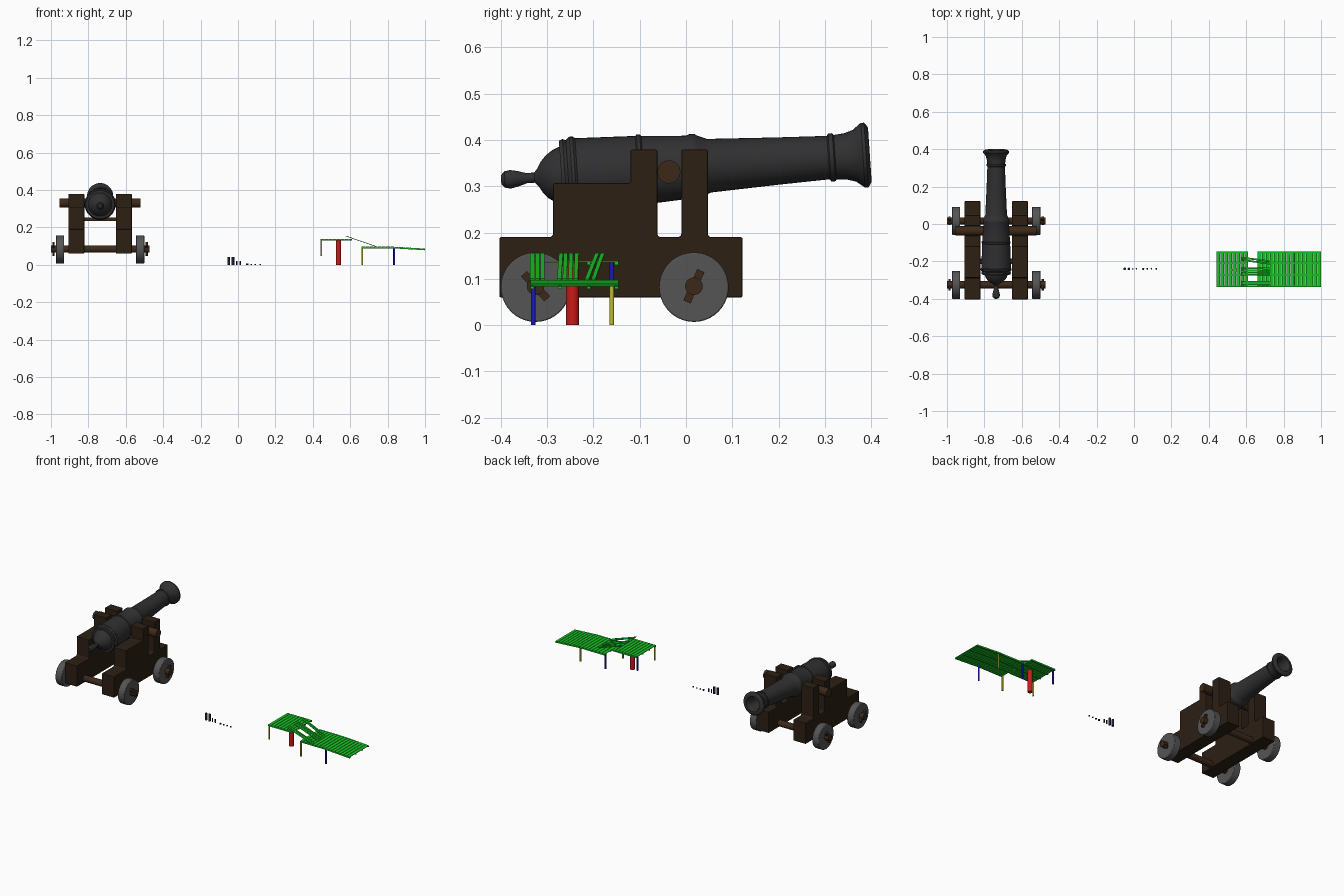
import bpy, bmesh, math
from mathutils import Vector

if "Cube" in bpy.data.objects:
    bpy.data.objects.remove(bpy.data.objects["Cube"])


def material(name, r, g, b):
    m = bpy.data.materials.new(name)
    m.diffuse_color = (r, g, b, 1)
    m.use_nodes = True
    m.node_tree.nodes["Principled BSDF"].inputs["Base Color"].default_value = m.diffuse_color
    return m


IRON = material("iron", .03, .03, .032)
WOOD = material("wood", .025, .014, .007)
BROWN = material("light_wood", .045, .022, .01)
GREY = material("wheel_grey", .09, .09, .09)
GREEN = material("green", .01, .55, .02)
RED = material("red", .6, .01, .01)
BLUE = material("blue", .01, .01, .5)
YELLOW = material("yellow", .5, .5, .02)
NAVY = material("navy", .015, .015, .04)


def finish(bm, name, mat, smooth=False, bevel=0):
    bmesh.ops.recalc_face_normals(bm, faces=bm.faces)
    me = bpy.data.meshes.new(name)
    bm.to_mesh(me)
    bm.free()
    ob = bpy.data.objects.new(name, me)
    bpy.context.collection.objects.link(ob)
    me.materials.append(mat)
    if bevel:
        mod = ob.modifiers.new("bevel", 'BEVEL')
        mod.width, mod.segments = bevel, 2
    if smooth:
        bpy.ops.object.select_all(action='DESELECT')
        ob.select_set(True)
        bpy.context.view_layer.objects.active = ob
        bpy.ops.object.shade_smooth_by_angle(angle=math.radians(35))
    return ob


def rod(name, a, b, r, mat, segs=24, bevel=0):
    a, b = Vector(a), Vector(b)
    bm = bmesh.new()
    bmesh.ops.create_cone(bm, cap_ends=True, segments=segs, radius1=r, radius2=r, depth=(b - a).length)
    rot = Vector((0, 0, 1)).rotation_difference(b - a).to_matrix().to_4x4()
    bmesh.ops.transform(bm, matrix=rot, verts=bm.verts)
    bmesh.ops.translate(bm, vec=(a + b) / 2, verts=bm.verts)
    return finish(bm, name, mat, True, bevel)


def box(name, c, size, mat, rx=0, ry=0, rz=0, bevel=0):
    bm = bmesh.new()
    bmesh.ops.create_cube(bm, size=1)
    bmesh.ops.scale(bm, vec=size, verts=bm.verts)
    ob = finish(bm, name, mat, bevel=bevel)
    ob.location, ob.rotation_euler = c, (rx, ry, rz)
    return ob


CX = -.737

# barrel: lathed profile (distance along y, radius), ending inside the bore
profile = [(-.401, 0), (-.4, .010), (-.392, .018), (-.38, .020), (-.365, .017), (-.345, .011),
           (-.328, .011), (-.32, .02), (-.312, .034), (-.3, .047), (-.285, .057), (-.27, .063),
           (-.27, .076), (-.262, .079), (-.255, .076), (-.252, .079), (-.247, .083), (-.24, .083),
           (-.235, .079), (-.105, .075), (-.102, .078), (-.095, .078), (-.092, .074), (.005, .068),
           (.012, .071), (.022, .071), (.03, .066), (.045, .060), (.05, .058), (.2, .051),
           (.308, .047), (.311, .052), (.32, .052), (.323, .048), (.345, .050), (.365, .056),
           (.375, .064), (.383, .070), (.39, .070), (.395, .064), (.398, .058), (.398, .045),
           (.38, .036), (.1, .034), (.1, 0)]
bm = bmesh.new()
vs = [bm.verts.new((r, s, 0)) for s, r in profile]
es = [bm.edges.new(p) for p in zip(vs, vs[1:])]
bmesh.ops.spin(bm, geom=vs + es, cent=(0, 0, 0), axis=(0, 1, 0), angle=math.tau, steps=40)
bmesh.ops.remove_doubles(bm, verts=bm.verts, dist=1e-5)
barrel = finish(bm, "barrel", IRON, True)
barrel.location = (CX, 0, .341)
barrel.rotation_euler.x = math.radians(3.9)

# trunnion across the cheeks
rod("trunnion", (CX - .217, -.037, .331), (CX + .217, -.037, .331), .025, BROWN)

# stepped carriage cheeks
outline = [(-.403, .06), (.122, .06), (.122, .19), (.052, .19), (.047, .195), (.047, .379),
           (-.01, .379), (-.01, .195), (-.015, .19), (-.057, .19), (-.062, .195), (-.062, .379),
           (-.12, .379), (-.12, .307), (-.287, .307), (-.287, .195), (-.292, .19), (-.403, .19)]
for side in (-1, 1):
    bm = bmesh.new()
    face = bm.faces.new([bm.verts.new((-.042, y, z)) for y, z in outline])
    ext = bmesh.ops.extrude_face_region(bm, geom=[face])
    bmesh.ops.translate(bm, vec=(.084, 0, 0), verts=[v for v in ext['geom'] if isinstance(v, bmesh.types.BMVert)])
    finish(bm, "carriage_cheek", WOOD, bevel=.003).location.x = CX + side * .127

# crossbar beneath the breech
box("crossbar", (CX, -.2, .243), (.2, .03, .018), BROWN)

# axles, wheels and linchpins
for y, tilt in ((.017, -.42), (-.325, .75)):
    rod("axle", (CX - .263, y, .084), (CX + .263, y, .084), .019, BROWN)
    for side in (-1, 1):
        rod("wheel", (CX + side * .192, y, .082), (CX + side * .236, y, .082), .075, GREY, 40, .003)
        box("linchpin", (CX + side * .249, y, .084), (.012, .017, .074), BROWN, rx=tilt)

# row of small pegs and pellets
for x, r, h in ((-.05, .007, .042), (-.027, .007, .042), (-.007, .004, .021), (.013, .004, .021),
                (.049, .006, .006), (.071, .005, .005), (.093, .004, .005), (.119, .005, .005)):
    rod("peg", (x, -.24, 0), (x, -.24, h), r, NAVY, 16)

# bridge decks: (x start, z start, x end, z end, plank count)
for x0, z0, x1, z1, n in ((.44, .137, .61, .137, 8), (.66, .095, .835, .095, 8), (.835, .095, 1, .085, 8)):
    ang = math.atan2(z0 - z1, x1 - x0)
    step = (x1 - x0) / n
    for i in range(n):
        t = (i + .5) / n
        box("deck_plank", (x0 + t * (x1 - x0), -.241, z0 + t * (z1 - z0)), (step * .88, .19, .004), GREEN, ry=ang)
    for y in (-.332, -.272, -.21, -.15):
        box("deck_beam", ((x0 + x1) / 2, y, (z0 + z1) / 2 - .004), (x1 - x0, .008, .006), GREEN, ry=ang)

# fallen boards sloping from the upper to the lower deck (y at the low and high end)
for ya, yb in ((-.332, -.332), (-.321, -.321), (-.31, -.31), (-.274, -.27), (-.262, -.26), (-.25, -.248),
               (-.238, -.236), (-.214, -.192), (-.2, -.18)):
    d = Vector((.162, ya - yb, -.055))
    box("fallen_board", (.657, (ya + yb) / 2, .1265), (d.length, .009, .003), GREEN,
        ry=math.atan2(.055, .162), rz=math.atan2(ya - yb, .162))

# bridge legs and central post
for x, y, z0, z1, mat in ((.445, -.33, .048, .135, YELLOW), (.445, -.16, .048, .135, BLUE),
                          (.664, -.33, 0, .093, YELLOW), (.664, -.16, 0, .093, BLUE),
                          (.835, -.33, 0, .093, BLUE), (.835, -.16, 0, .093, YELLOW)):
    rod("bridge_leg", (x, y, z0), (x, y, z1), .005, mat, 16)
rod("bridge_post", (.538, -.245, 0), (.538, -.245, .135), .014, RED)
